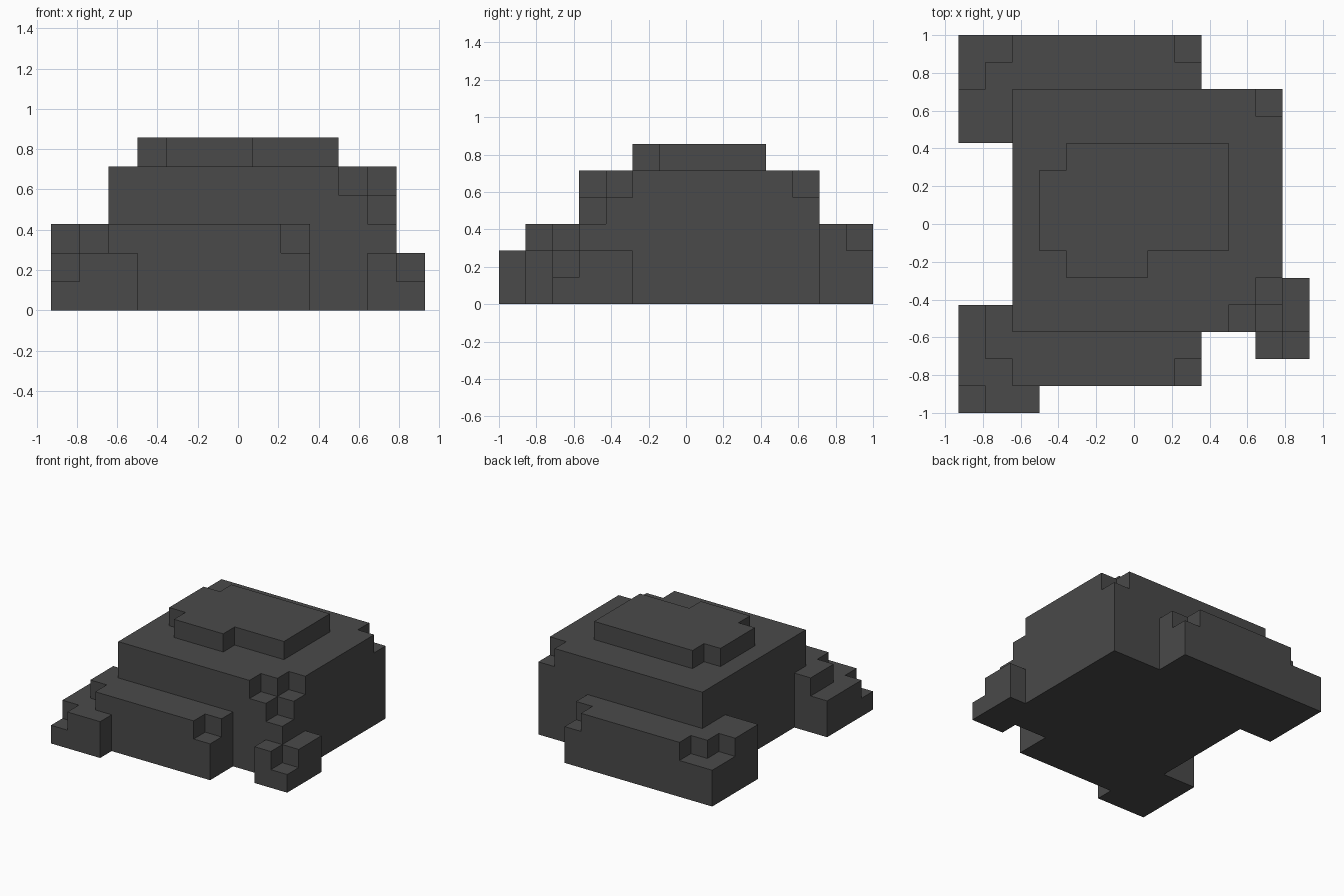
import bpy, bmesh, math
from mathutils import Vector

cube = bpy.data.objects.get("Cube")
if cube:
    bpy.data.objects.remove(cube, do_unlink=True)

U = 1 / 7                       # edge of one block
ORIGIN = Vector((-6.5, -7, 0))  # centres the 13 x 14 block footprint

stone = bpy.data.materials.new("dark grey stone")
stone.use_nodes = True
GREY = (0.068, 0.068, 0.068, 1)
stone.diffuse_color = GREY
bsdf = stone.node_tree.nodes["Principled BSDF"]
bsdf.inputs["Base Color"].default_value = GREY
bsdf.inputs["Roughness"].default_value = 0.9


def box(x0, x1, y0, y1, z0, z1):
    """Set of block cells filling a box."""
    return {(x, y, z) for x in range(x0, x1)
            for y in range(y0, y1) for z in range(z0, z1)}


parts = {
    # main mass, with broken upper corners
    "boulder_body": box(2, 12, 3, 12, 0, 5)
    - box(10, 12, 3, 4, 4, 5) - box(11, 12, 3, 5, 4, 5)
    - box(11, 12, 3, 4, 3, 5) - box(11, 12, 11, 12, 4, 5),
    # thin slab on top
    "boulder_crown": box(4, 10, 6, 10, 5, 6) | box(3, 4, 6, 9, 5, 6)
    | box(4, 7, 5, 6, 5, 6),
    # ledge along the back, wrapping the right corner
    "back_ledge": (box(0, 9, 12, 14, 0, 3) | box(0, 2, 10, 12, 0, 3))
    - box(0, 1, 12, 14, 2, 3) - box(1, 2, 13, 14, 2, 3)
    - box(8, 9, 13, 14, 2, 3),
    # ledge along the front
    "front_ledge": box(2, 9, 1, 3, 0, 3) - box(8, 9, 1, 2, 2, 3),
    # stepped rock at the front right corner
    "front_right_steps": (box(0, 2, 1, 4, 0, 2) | box(1, 2, 2, 4, 2, 3)
                          | box(0, 3, 0, 1, 0, 2)) - box(0, 1, 0, 1, 1, 2),
    # small rock at the front left corner
    "front_left_rock": (box(12, 13, 2, 5, 0, 2) | box(11, 12, 2, 3, 0, 2))
    - box(12, 13, 2, 3, 1, 2),
}
filled = set().union(*parts.values())


def build(name, cells):
    """Skin the exposed block sides, then merge them into large flat faces."""
    bm = bmesh.new()
    for cell in cells:
        centre = Vector(cell) + Vector((0.5, 0.5, 0.5))
        for axis in range(3):
            for sign in (-1, 1):
                n = Vector((0, 0, 0))
                n[axis] = sign
                if tuple(int(c + d) for c, d in zip(cell, n)) in filled:
                    continue
                a = Vector((0, 0, 0))
                a[(axis + 1) % 3] = 0.5
                b = n.cross(a)
                ring = (-a - b, a - b, a + b, b - a)
                bm.faces.new([bm.verts.new((centre + n * 0.5 + r + ORIGIN) * U)
                              for r in ring])
    bmesh.ops.remove_doubles(bm, verts=bm.verts, dist=0.001)
    bmesh.ops.dissolve_limit(bm, angle_limit=math.radians(1),
                             verts=bm.verts, edges=bm.edges)
    mesh = bpy.data.meshes.new(name)
    bm.to_mesh(mesh)
    bm.free()
    mesh.materials.append(stone)
    bpy.context.collection.objects.link(bpy.data.objects.new(name, mesh))


for part_name, part_cells in parts.items():
    build(part_name, part_cells)
